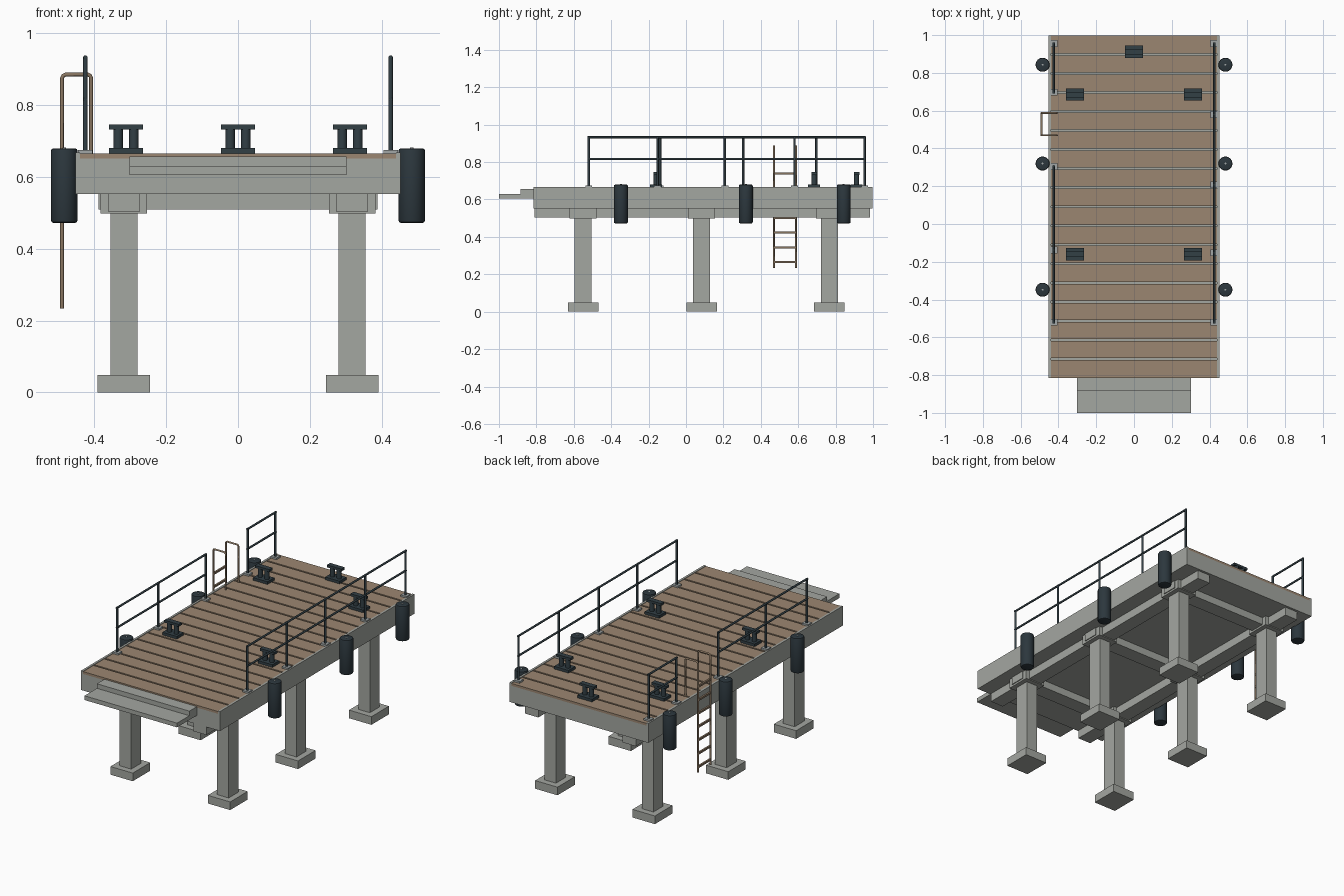
import bpy, bmesh, math
from mathutils import Vector, Matrix

if "Cube" in bpy.data.objects:
    bpy.data.objects.remove(bpy.data.objects["Cube"])


def material(name, rgb):
    m = bpy.data.materials.new(name)
    m.diffuse_color = (*rgb, 1)
    m.use_nodes = True
    m.node_tree.nodes["Principled BSDF"].inputs["Base Color"].default_value = m.diffuse_color
    return m


CONCRETE = material("concrete grey", (0.37, 0.385, 0.355))
WOOD = material("deck brown", (0.33, 0.24, 0.165))
STEEL = material("dark steel", (0.032, 0.05, 0.06))
RUBBER = material("black rubber", (0.025, 0.038, 0.047))
BRASS = material("ladder brown", (0.25, 0.18, 0.12))
PLATE = material("pale foot plate", (0.36, 0.39, 0.39))


def finish(name, bm, mat, smooth=False):
    me = bpy.data.meshes.new(name)
    bm.to_mesh(me)
    bm.free()
    ob = bpy.data.objects.new(name, me)
    bpy.context.collection.objects.link(ob)
    me.materials.append(mat)
    if smooth:
        bpy.context.view_layer.objects.active = ob
        ob.select_set(True)
        bpy.ops.object.shade_smooth_by_angle(angle=math.radians(40))
        ob.select_set(False)
    return ob


def add_box(bm, x0, x1, y0, y1, z0, z1):
    m = Matrix.Translation(((x0 + x1) / 2, (y0 + y1) / 2, (z0 + z1) / 2))
    m = m @ Matrix.Diagonal((x1 - x0, y1 - y0, z1 - z0, 1))
    bmesh.ops.create_cube(bm, size=1, matrix=m)


def add_rod(bm, a, b, r, sides=10):
    a, b = Vector(a), Vector(b)
    d = b - a
    m = Matrix.Translation((a + b) / 2) @ d.to_track_quat('Z', 'Y').to_matrix().to_4x4()
    bmesh.ops.create_cone(bm, cap_ends=True, segments=sides, radius1=r, radius2=r,
                          depth=d.length, matrix=m)


def boxes(name, mat, items):
    bm = bmesh.new()
    for b in items:
        add_box(bm, *b)
    return finish(name, bm, mat)


def centred(x, y, w, d, z0, z1):
    return (x - w / 2, x + w / 2, y - d / 2, y + d / 2, z0, z1)


# Substructure: footings, piles, caps and beams
PILE_X = (-0.318, 0.318)
PILE_Y = (-0.55, 0.083, 0.767)
spots = [(x, y) for x in PILE_X for y in PILE_Y]
boxes("footings", CONCRETE, [centred(x, y, 0.146, 0.163, 0, 0.048) for x, y in spots])
boxes("piles", CONCRETE, [centred(x, y, 0.075, 0.09, 0.048, 0.5) for x, y in spots])
boxes("pile_caps", CONCRETE, [centred(x, y, 0.13, 0.145, 0.498, 0.555) for x, y in spots])
boxes("long_beams", CONCRETE, [(x - 0.043, x + 0.043, -0.81, 0.984, 0.503, 0.555) for x in PILE_X])
boxes("cross_beams", CONCRETE, [(-0.388, 0.388, y - 0.045, y + 0.045, 0.509, 0.555) for y in PILE_Y])

# Deck slab with side kerbs
boxes("deck_slab", CONCRETE, [(-0.453, 0.453, -0.815, 0.998, 0.553, 0.651)])
boxes("kerbs", CONCRETE, [(s * 0.4465 - 0.0065, s * 0.4465 + 0.0065, -0.815, 0.998, 0.65, 0.668)
                          for s in (-1, 1)])

# Deck boards with narrow gaps
pitch = 1.813 / 18
boxes("deck_boards", WOOD, [(-0.44, 0.44, -0.815 + i * pitch + (0.005 if i else 0),
                             -0.815 + (i + 1) * pitch - (0.005 if i < 17 else 0), 0.65, 0.665)
                            for i in range(18)])

# Landing steps at the front
boxes("front_steps", CONCRETE, [(-0.302, 0.302, -1.0, -0.81, 0.605, 0.63),
                                (-0.302, 0.302, -0.885, -0.81, 0.63, 0.657)])

# Cylindrical fenders with chamfered ends and a hanging pin
for s, side in ((-1, "left"), (1, "right")):
    for i, y in enumerate((-0.348, 0.32, 0.843)):
        bm = bmesh.new()
        add_rod(bm, (s * 0.484, y, 0.472), (s * 0.484, y, 0.68), 0.037, 24)
        rims = [e for e in bm.edges if abs(e.verts[0].co.z - e.verts[1].co.z) < 1e-4]
        bmesh.ops.bevel(bm, geom=rims, offset=0.007, segments=2, profile=0.5, affect='EDGES')
        finish(f"fender_{side}_{i + 1}", bm, RUBBER, True)
        bm = bmesh.new()
        add_rod(bm, (s * 0.484, y, 0.67), (s * 0.484, y, 0.682), 0.005)
        finish(f"fender_pin_{side}_{i + 1}", bm, PLATE, True)

# Mooring bollards: base, two posts and a top bar
for i, (x, y) in enumerate(((-0.312, -0.16), (0.312, -0.16), (-0.312, 0.685),
                            (0.312, 0.685), (0, 0.912))):
    bm = bmesh.new()
    add_box(bm, *centred(x, y, 0.094, 0.064, 0.664, 0.681))
    add_box(bm, *centred(x, y, 0.094, 0.03, 0.732, 0.746))
    for s in (-1, 1):
        add_rod(bm, (x + s * 0.022, y, 0.68), (x + s * 0.022, y, 0.735), 0.0135, 14)
    finish(f"bollard_{i + 1}", bm, STEEL, True)

# Railings: posts with two rails, on pale foot plates
rails = {"right_railing": (0.425, (-0.52, -0.152, 0.208, 0.58, 0.955)),
         "left_railing_front": (-0.425, (-0.52, -0.138, 0.305)),
         "left_railing_back": (-0.425, (0.697, 0.955))}
for name, (x, ys) in rails.items():
    bm = bmesh.new()
    for y in ys:
        add_rod(bm, (x, y, 0.67), (x, y, 0.936), 0.0065)
    for z in (0.816, 0.933):
        add_rod(bm, (x, ys[0] - 0.006, z), (x, ys[-1] + 0.006, z), 0.0058)
    finish(name, bm, STEEL, True)
    boxes(name + "_feet", PLATE, [centred(x, y, 0.04, 0.036, 0.66, 0.675) for y in ys])

# Boarding ladder: hooped stiles and rungs
cu = bpy.data.curves.new("ladder_stiles", 'CURVE')
cu.dimensions = '3D'
cu.bevel_depth = 0.0055
cu.bevel_resolution = 1
cu.use_fill_caps = True
for y in (0.47, 0.588):
    pts = [(-0.49, 0.233), (-0.49, 0.876), (-0.487, 0.882), (-0.481, 0.885),
           (-0.418, 0.885), (-0.412, 0.882), (-0.409, 0.876), (-0.409, 0.66)]
    sp = cu.splines.new('POLY')
    sp.points.add(len(pts) - 1)
    for p, (x, z) in zip(sp.points, pts):
        p.co = (x, y, z, 1)
stiles = bpy.data.objects.new("ladder_stiles", cu)
bpy.context.collection.objects.link(stiles)
cu.materials.append(BRASS)
bm = bmesh.new()
for i in range(7):
    z = 0.265 + i * 0.079
    add_box(bm, *centred(-0.49, 0.529, 0.011, 0.118, z - 0.0055, z + 0.0055))
finish("ladder_rungs", bm, BRASS)
